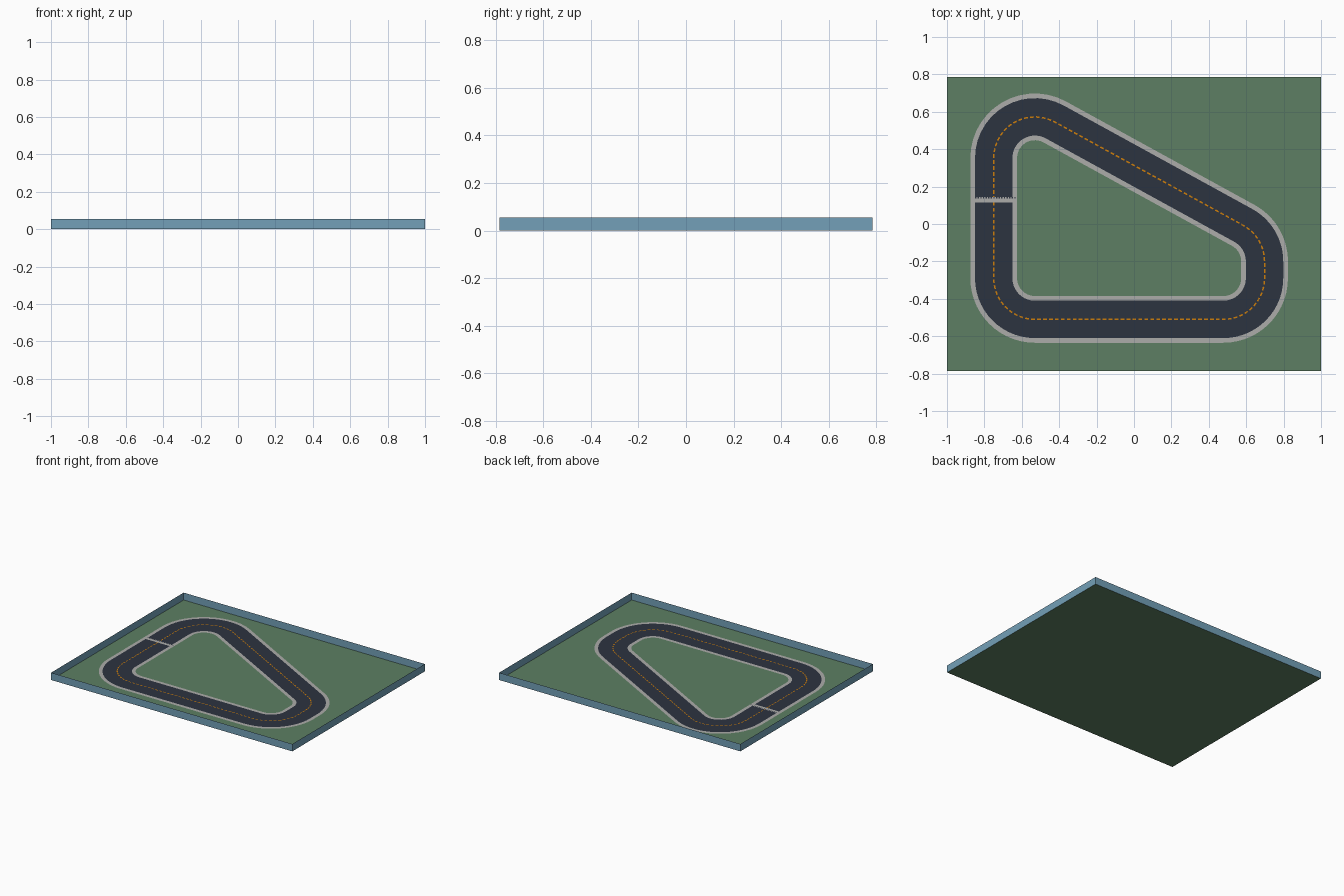
import bpy, bmesh, math
from mathutils import Vector

if "Cube" in bpy.data.objects:
    bpy.data.objects.remove(bpy.data.objects["Cube"])


def mat(name, r, g, b):
    lin = lambda c: (c / 255 / 12.92) if c < 10 else ((c / 255 + 0.055) / 1.055) ** 2.4
    m = bpy.data.materials.new(name)
    m.diffuse_color = (lin(r), lin(g), lin(b), 1)
    m.use_nodes = True
    m.node_tree.nodes["Principled BSDF"].inputs["Base Color"].default_value = m.diffuse_color
    return m


GRASS = mat("grass green", 93, 127, 99)
WALL = mat("barrier blue", 115, 160, 184)
ROAD = mat("asphalt", 44, 51, 64)
KERB = mat("kerb grey", 172, 172, 170)
DASH = mat("dash orange", 205, 125, 10)

HX, HY, WALL_H = 1.0, 0.785, 0.055
# corner arc centres, clockwise from the top left
CORNERS = [Vector(p) for p in [(-0.53, 0.353), (0.478, -0.2), (0.478, -0.29), (-0.53, -0.29)]]
R_MID = 0.22


def make(name, quads, material):
    """One object from a list of faces given as point lists."""
    bm = bmesh.new()
    for q in quads:
        bm.faces.new([bm.verts.new(p) for p in q])
    bmesh.ops.remove_doubles(bm, verts=bm.verts, dist=1e-5)
    me = bpy.data.meshes.new(name)
    bm.to_mesh(me)
    bm.free()
    me.materials.append(material)
    ob = bpy.data.objects.new(name, me)
    bpy.context.collection.objects.link(ob)
    return ob


def loop(steps=14):
    """(centre, outward direction) samples around the rounded circuit."""
    out, n = [], len(CORNERS)
    for i, c in enumerate(CORNERS):
        d0, d1 = c - CORNERS[i - 1], CORNERS[(i + 1) % n] - c
        a0 = math.atan2(d0.x, -d0.y)
        a1 = math.atan2(d1.x, -d1.y)
        turn = (a0 - a1) % (2 * math.pi)
        for k in range(steps + 1):
            a = a0 - turn * k / steps
            out.append((c, Vector((math.cos(a), math.sin(a)))))
    return out


LOOP = loop()


def ring(name, r0, r1, z, material):
    quads = []
    for (c, d), (e, f) in zip(LOOP, LOOP[1:] + LOOP[:1]):
        quads.append([(*(c + d * r0), z), (*(e + f * r0), z), (*(e + f * r1), z), (*(c + d * r1), z)])
    return make(name, quads, material)


def rect(x0, x1, y0, y1, z):
    return [(x0, y0, z), (x1, y0, z), (x1, y1, z), (x0, y1, z)]


# ground and the thin barrier round it
make("grass_ground", [rect(-HX, HX, -HY, HY, 0)], GRASS)
cs = [(-HX, -HY), (HX, -HY), (HX, HY), (-HX, HY)]
make("barrier_walls", [[(*a, 0), (*b, 0), (*b, WALL_H), (*a, WALL_H)]
                       for a, b in zip(cs, cs[1:] + cs[:1])], WALL)

# road with a kerb on each side
ring("road", R_MID - 0.1, R_MID + 0.1, 0.002, ROAD)
ring("inner_kerb", R_MID - 0.125, R_MID - 0.1, 0.002, KERB)
ring("outer_kerb", R_MID + 0.1, R_MID + 0.125, 0.002, KERB)

# dashed centre line, walked at even spacing along the middle of the road
path = [c + d * R_MID for c, d in LOOP]
path.append(path[0])
cum = [0.0]
for a, b in zip(path, path[1:]):
    cum.append(cum[-1] + (b - a).length)


def at(s):
    for i in range(len(path) - 1):
        if s <= cum[i + 1]:
            return path[i].lerp(path[i + 1], (s - cum[i]) / max(cum[i + 1] - cum[i], 1e-9))
    return path[-1]


count = round(cum[-1] / 0.032)
step = cum[-1] / count
dashes = []
for k in range(count):
    a, b = at(k * step), at(k * step + step * 0.64)
    t = (b - a).normalized() * 0.004
    n = Vector((-t.y, t.x))
    dashes.append([(*p, 0.003) for p in (a - n, b - n, b + n, a + n)])
make("centre_dashes", dashes, DASH)

# start line with a fine chequered edge
make("start_line", [rect(-0.85, -0.645, 0.116, 0.144, 0.004)], KERB)
make("start_line_checks", [rect(-0.85 + k * 0.014, -0.843 + k * 0.014, 0.137, 0.144, 0.005)
                           for k in range(16)], ROAD)
